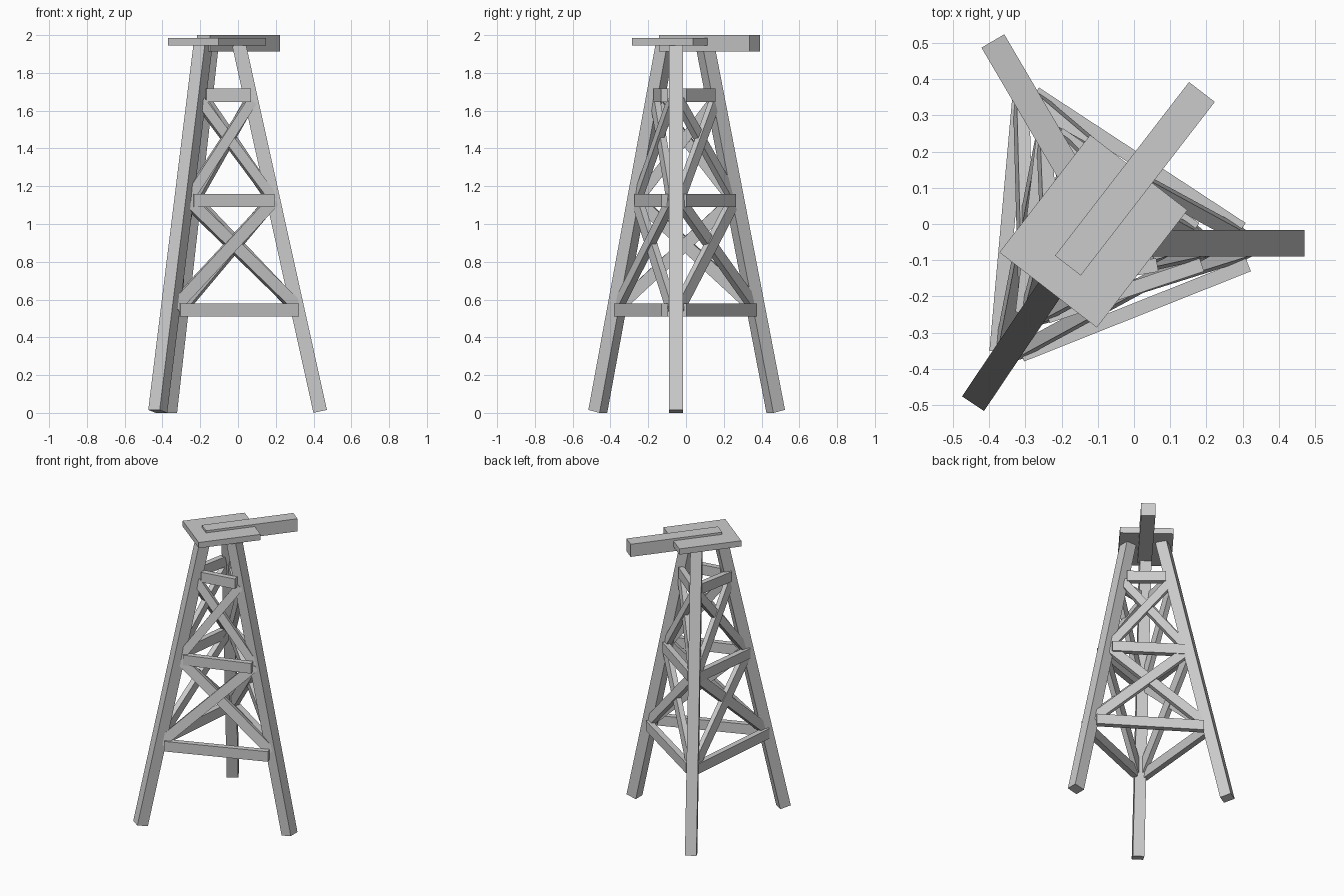
import bpy
from mathutils import Vector, Matrix

if "Cube" in bpy.data.objects:
    bpy.data.objects.remove(bpy.data.objects["Cube"])


def beam(name, p, q, width, thick, normal):
    """Square-cut timber from p to q; thickness runs along normal."""
    p, q = Vector(p), Vector(q)
    d = (q - p).normalized()
    n = Vector(normal)
    n = (n - d * n.dot(d)).normalized()
    s = n.cross(d)
    bpy.ops.mesh.primitive_cube_add(size=1)
    ob = bpy.context.object
    ob.name = name
    rot = Matrix((s, n, d)).transposed()
    ob.data.transform(rot.to_4x4() @ Matrix.Diagonal((width, thick, (q - p).length, 1)))
    ob.location = (p + q) / 2
    return ob


# Leg centre lines, foot to top
FOOT_Z, TOP_Z = 0.008, 1.95
legs = {
    "right": (Vector((0.435, -0.053, FOOT_Z)), Vector((0.005, -0.053, TOP_Z))),
    "back": (Vector((-0.372, 0.475, FOOT_Z)), Vector((-0.152, 0.100, TOP_Z))),
    "front": (Vector((-0.425, -0.467, FOOT_Z)), Vector((-0.185, -0.110, TOP_Z))),
}


def leg_at(leg, z):
    a, b = legs[leg]
    return a.lerp(b, (z - FOOT_Z) / (TOP_Z - FOOT_Z))


# Three splayed legs
for name, (a, b) in legs.items():
    side = (b - a).cross(Vector((0, 0, 1)))
    beam(name + "_leg", a, b, 0.073, 0.073, side)

# Sides of the tower, with the offsets of the rails from the leg centres
sides = [
    ("front", "right", (0.048, 0.006, 0), (0.0, -0.060, 0)),
    ("right", "back", (-0.018, 0.040, 0), (0.038, -0.010, 0)),
    ("back", "front", (-0.007, -0.030, 0), (-0.022, 0.016, 0)),
]
levels = [0.545, 1.125, 1.682]

for a, b, oa, ob_ in sides:
    oa, ob_ = Vector(oa), Vector(ob_)
    # Horizontal rails
    for i, z in enumerate(levels):
        p, q = leg_at(a, z) + oa, leg_at(b, z) + ob_
        out = (q - p).cross(Vector((0, 0, 1)))
        beam(f"{a}_{b}_rail_{i + 1}", p, q, 0.07, 0.038, out)
    # Crossed braces between rails
    for i, (z0, z1, w) in enumerate([(0.56, 1.125, 0.065), (1.13, 1.65, 0.055)]):
        k = 0.4
        a0, a1 = leg_at(a, z0) + oa * k, leg_at(a, z1) + oa * k
        b0, b1 = leg_at(b, z0) + ob_ * k, leg_at(b, z1) + ob_ * k
        n = (b1 - a0).cross(a1 - b0)
        beam(f"{a}_{b}_brace_{i + 1}_rising", a0, b1, w, 0.035, n)
        beam(f"{a}_{b}_brace_{i + 1}_falling", b0, a1, w, 0.035, n)

# Top plate and the boom lying through it
u = Vector((0.61, 0.79, 0)).normalized()
up = (0, 0, 1)
c = Vector((-0.112, -0.02, 1.965))
beam("top_plate", c - u * 0.205, c + u * 0.205, 0.34, 0.04, up)
c = Vector((0.0025, 0.125, 1.956))
beam("top_boom", c - u * 0.303, c + u * 0.303, 0.09, 0.088, up)
